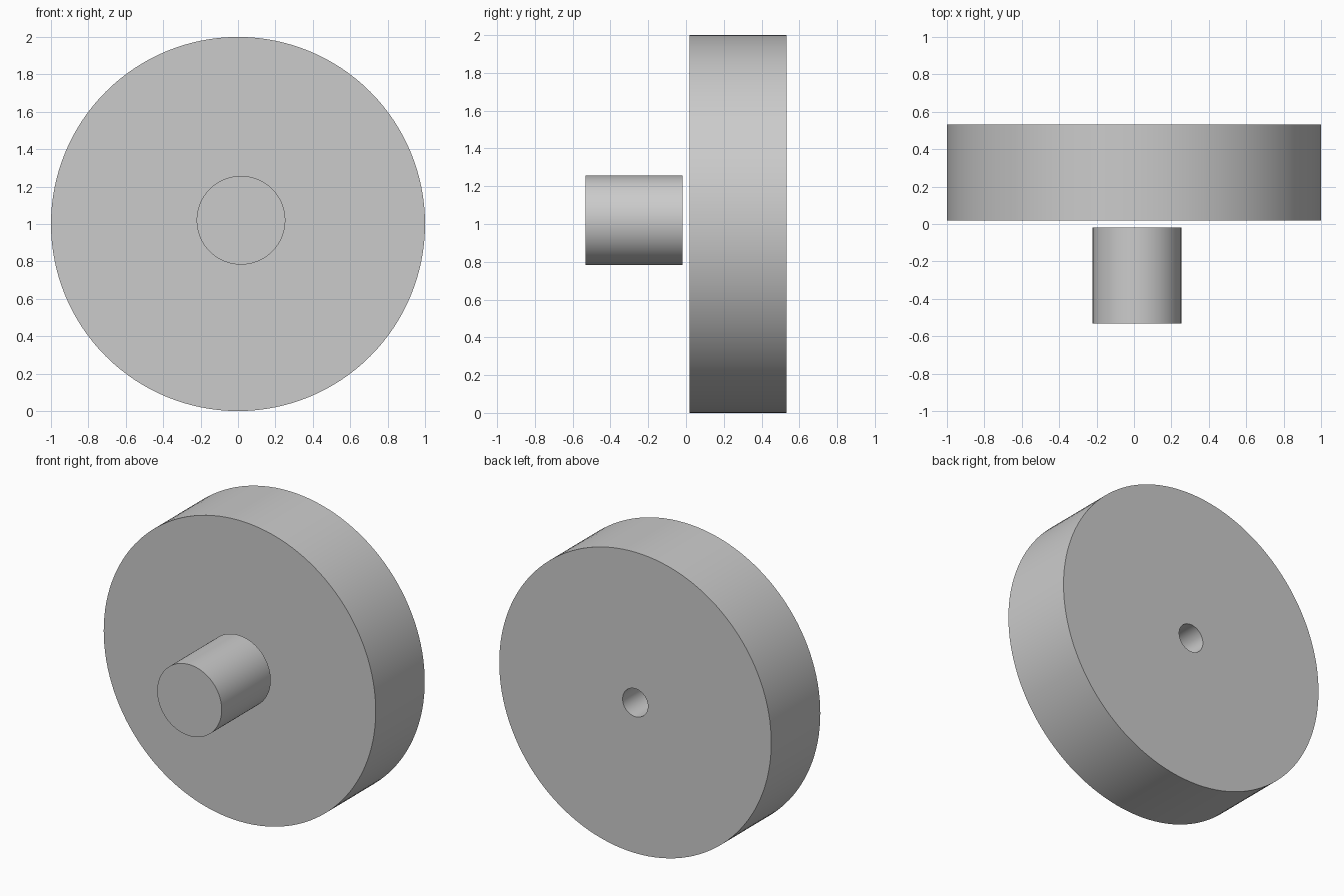
import bpy
import bmesh
from math import cos, sin, tau

if "Cube" in bpy.data.objects:
    bpy.data.objects.remove(bpy.data.objects["Cube"], do_unlink=True)

SEGMENTS = 128

grey = bpy.data.materials.new("light grey")
grey.use_nodes = True
colour = (0.6, 0.6, 0.6, 1)
grey.diffuse_color = colour
grey.node_tree.nodes["Principled BSDF"].inputs["Base Color"].default_value = colour


def ring(bm, radius, y):
    return [bm.verts.new((radius * cos(tau * i / SEGMENTS), y,
                          radius * sin(tau * i / SEGMENTS)))
            for i in range(SEGMENTS)]


def bridge(bm, a, b):
    for i in range(SEGMENTS):
        j = (i + 1) % SEGMENTS
        bm.faces.new((a[i], a[j], b[j], b[i]))


def round_part(name, radius, y_front, y_back, centre, bore=0):
    """Cylinder along y, with an optional bore right through it."""
    bm = bmesh.new()
    front, back = ring(bm, radius, y_front), ring(bm, radius, y_back)
    bridge(bm, front, back)
    if bore:
        inner_front, inner_back = ring(bm, bore, y_front), ring(bm, bore, y_back)
        bridge(bm, back, inner_back)
        bridge(bm, inner_back, inner_front)
        bridge(bm, inner_front, front)
    else:
        bm.faces.new(front)
        bm.faces.new(back)
    bmesh.ops.recalc_face_normals(bm, faces=bm.faces)
    mesh = bpy.data.meshes.new(name)
    bm.to_mesh(mesh)
    bm.free()
    mesh.materials.append(grey)
    part = bpy.data.objects.new(name, mesh)
    part.location = (centre[0], 0, centre[1])
    bpy.context.collection.objects.link(part)
    bpy.ops.object.select_all(action="DESELECT")
    part.select_set(True)
    bpy.context.view_layer.objects.active = part
    bpy.ops.object.shade_smooth_by_angle()


# Large disc with a shaft hole
round_part("wheel", 1.0, 0.018, 0.533, (0, 1), bore=0.093)

# Short solid peg floating just in front of the disc
round_part("peg", 0.237, -0.533, -0.018, (0.016, 1.02))
